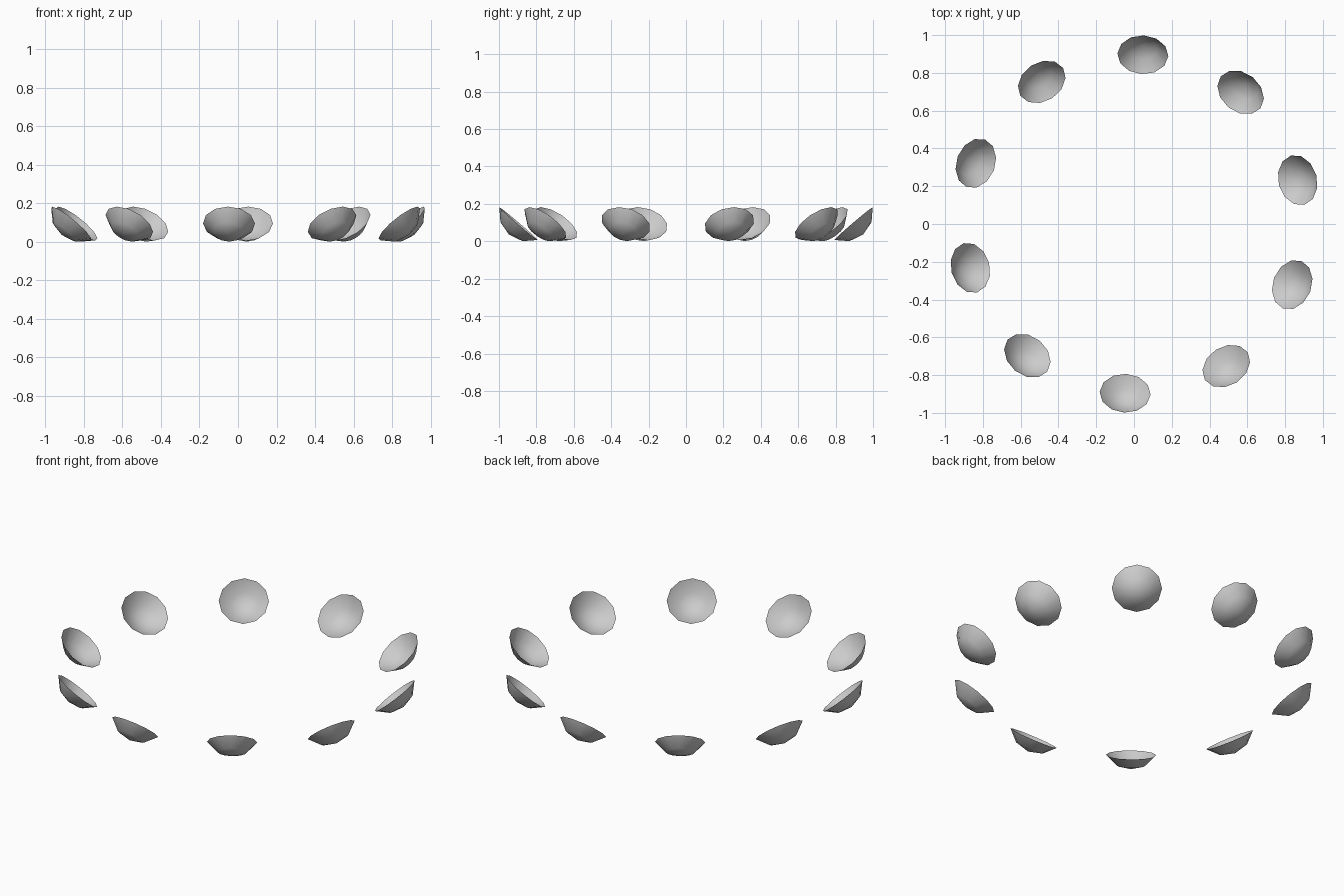
import bpy
import bmesh
from math import radians, sin, cos
from mathutils import Matrix

cube = bpy.data.objects.get("Cube")
if cube:
    bpy.data.objects.remove(cube, do_unlink=True)

COUNT = 10
RING_RADIUS = 0.897
RIM_HEIGHT = 0.095
SPHERE_RADIUS = 0.156
TILT = radians(40.5)
START = radians(87)

# Plain grey material
grey = bpy.data.materials.new("light grey")
grey.use_nodes = True
colour = (0.6, 0.6, 0.6, 1)
grey.diffuse_color = colour
grey.node_tree.nodes["Principled BSDF"].inputs["Base Color"].default_value = colour

# Shallow open dish: lower cap of a low-poly sphere, rim centred on its origin
rim_z = -SPHERE_RADIUS * cos(radians(60))
bm = bmesh.new()
bmesh.ops.create_uvsphere(bm, u_segments=12, v_segments=6, radius=SPHERE_RADIUS)
upper = [v for v in bm.verts if v.co.z > rim_z + 0.01]
bmesh.ops.delete(bm, geom=upper, context='VERTS')
bmesh.ops.translate(bm, verts=bm.verts, vec=(0, 0, -rim_z))
for face in bm.faces:
    face.smooth = True
dish_mesh = bpy.data.meshes.new("dish")
bm.to_mesh(dish_mesh)
bm.free()
dish_mesh.materials.append(grey)

# Ring of dishes, each tilted to face the middle
for i in range(COUNT):
    angle = START + i * radians(360 / COUNT)
    dish = bpy.data.objects.new(f"dish_{i + 1}", dish_mesh)
    bpy.context.collection.objects.link(dish)
    place = Matrix.Translation((RING_RADIUS * cos(angle), RING_RADIUS * sin(angle), RIM_HEIGHT))
    dish.matrix_world = place @ Matrix.Rotation(angle, 4, 'Z') @ Matrix.Rotation(-TILT, 4, 'Y')
